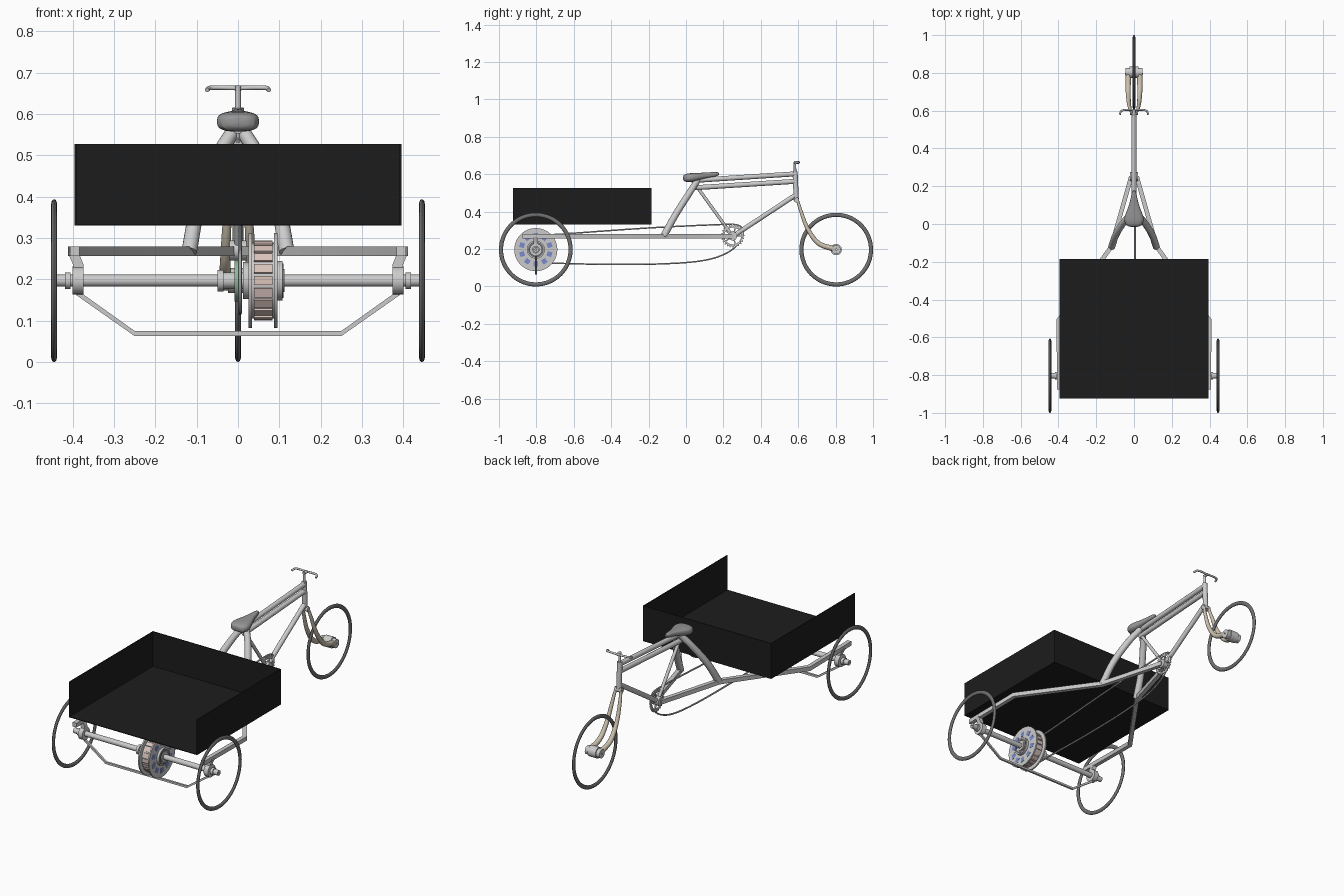
import bpy, bmesh, math
from mathutils import Vector, Matrix

if "Cube" in bpy.data.objects:
    bpy.data.objects.remove(bpy.data.objects["Cube"])


def material(name, col):
    m = bpy.data.materials.new(name)
    m.diffuse_color = (*col, 1)
    m.use_nodes = True
    m.node_tree.nodes["Principled BSDF"].inputs["Base Color"].default_value = m.diffuse_color
    return m


BLACK = material("black", (0.012, 0.012, 0.012))
BLUE = material("blue", (0.2, 0.26, 0.6))
BEIGE = material("beige", (0.6, 0.53, 0.42))
GREEN = material("green", (0.25, 0.5, 0.3))
PINK = material("pale_copper", (0.7, 0.55, 0.5))
DARK = material("dark_grey", (0.16, 0.16, 0.16))


def finish(name, bm, mat=None, smooth=True):
    bmesh.ops.recalc_face_normals(bm, faces=bm.faces)
    me = bpy.data.meshes.new(name)
    bm.to_mesh(me)
    bm.free()
    ob = bpy.data.objects.new(name, me)
    bpy.context.collection.objects.link(ob)
    if mat:
        me.materials.append(mat)
    if smooth:
        bpy.context.view_layer.objects.active = ob
        ob.select_set(True)
        bpy.ops.object.shade_smooth_by_angle(angle=math.radians(40))
        ob.select_set(False)
    return ob


def smoothed(pts, steps=6):
    """Catmull-Rom through the points"""
    p = [Vector(q) for q in pts]
    p = [2 * p[0] - p[1]] + p + [2 * p[-1] - p[-2]]
    out = []
    for i in range(1, len(p) - 2):
        a, b, c, d = p[i - 1:i + 3]
        for k in range(steps):
            t = k / steps
            out.append(0.5 * (2 * b + (c - a) * t + (2 * a - 5 * b + 4 * c - d) * t * t
                              + (3 * b - a - 3 * c + d) * t ** 3))
    return out + [p[-2]]


def tube(name, pts, r0, r1=None, n=14, up=(0, 0, 1), closed=False, mat=None):
    """Sweep an n-sided section along points; n=4 gives square bar"""
    pts = [Vector(p) for p in pts]
    r1 = r0 if r1 is None else r1
    bm, rings, m = bmesh.new(), [], len(pts)
    for i, p in enumerate(pts):
        a = pts[(i - 1) % m] if closed else pts[max(i - 1, 0)]
        b = pts[(i + 1) % m] if closed else pts[min(i + 1, m - 1)]
        t = (b - a).normalized()
        side = t.cross(Vector(up)).normalized()
        top = side.cross(t)
        r = r0 + (r1 - r0) * i / (m - 1)
        ring = []
        for k in range(n):
            w = 2 * math.pi * (k + 0.5) / n
            ring.append(bm.verts.new(p + r * (math.cos(w) * side + math.sin(w) * top)))
        rings.append(ring)
    for i in range(m if closed else m - 1):
        A, B = rings[i], rings[(i + 1) % m]
        for k in range(n):
            bm.faces.new((A[k], A[(k + 1) % n], B[(k + 1) % n], B[k]))
    if not closed:
        bm.faces.new(rings[0])
        bm.faces.new(rings[-1])
    return finish(name, bm, mat)


def lathe_x(name, profile, y, z, mat=None, n=48):
    """Revolve a closed (x, radius) profile about the x direction"""
    bm = bmesh.new()
    rings = [[bm.verts.new((x, y + r * math.cos(2 * math.pi * k / n), z + r * math.sin(2 * math.pi * k / n)))
              for k in range(n)] for x, r in profile]
    for i in range(len(rings)):
        A, B = rings[i - 1], rings[i]
        for k in range(n):
            bm.faces.new((A[k], A[(k + 1) % n], B[(k + 1) % n], B[k]))
    return finish(name, bm, mat)


def disc(name, x0, x1, r, y, z, hole=0.004, mat=None, n=48):
    return lathe_x(name, [(x0, hole), (x0, r), (x1, r), (x1, hole)], y, z, mat, n)


def box(name, lo, hi, mat=None):
    bm = bmesh.new()
    bmesh.ops.create_cube(bm, size=1)
    lo, hi = Vector(lo), Vector(hi)
    for v in bm.verts:
        v.co = Vector([(lo[i] + hi[i]) / 2 + v.co[i] * (hi[i] - lo[i]) for i in range(3)])
    return finish(name, bm, mat, False)


WY, WZ = 0.803, 0.197

# Tyres: oval-section rings
for nm, x, y in (("front_wheel", 0, WY), ("rear_wheel_left", -0.445, -WY), ("rear_wheel_right", 0.445, -WY)):
    prof = [(x + 0.007 * math.cos(a), 0.186 + 0.011 * math.sin(a))
            for a in [2 * math.pi * i / 12 for i in range(12)]]
    lathe_x(nm, prof, y, WZ, DARK, 72)

# Cargo box, open at the top and at the tail
box("cargo_floor", (-0.395, -0.925, 0.33), (0.395, -0.185, 0.334), BLACK)
box("cargo_front_wall", (-0.395, -0.189, 0.33), (0.395, -0.185, 0.527), BLACK)
for s in (-1, 1):
    box("cargo_side_wall", (s * 0.393 - 0.002, -0.925, 0.33), (s * 0.393 + 0.002, -0.185, 0.527), BLACK)

# Rear frame: rails, seat stays, dropouts, bearings
for s in (-1, 1):
    tube("frame_rail", [(s * 0.395, -0.875, 0.268), (s * 0.4, -0.51, 0.268), (s * 0.12, -0.12, 0.268),
                        (s * 0.015, 0.25, 0.268)], 0.0165, n=4)
    tube("seat_stay", smoothed([(s * 0.008, 0.06, 0.565), (s * 0.05, 0.015, 0.495), (s * 0.095, -0.055, 0.385),
                                (s * 0.118, -0.12, 0.268)]), 0.017, 0.019, up=(0, 1, 0.3))
    tube("dropout_arm", [(s * 0.4, -WY, 0.268), (s * 0.386, -WY, 0.235), (s * 0.386, -WY, 0.165)],
         0.017, n=4, up=(0, 1, 0))
    disc("axle_bearing", s * 0.374, s * 0.4, 0.034, -WY, WZ, n=24)
    disc("axle_collar", s * 0.405, s * 0.418, 0.02, -WY, WZ, n=24)

# Axle and the brace below it
disc("rear_axle", -0.445, 0.445, 0.0145, -WY, WZ, n=24)
tube("under_brace", [(-0.39, -WY, 0.168), (-0.25, -WY, 0.069), (0.25, -WY, 0.069), (0.39, -WY, 0.168)],
     0.008, n=4, up=(0, 1, 0))

# Hub motor: drum, flanges, caps, coil pads
disc("motor_drum", 0.03, 0.092, 0.092, -WY, WZ)
for x in (0.03, 0.091):
    disc("motor_flange", x - 0.004, x + 0.004, 0.115, -WY, WZ, n=64)
for x0, x1, r in ((0.095, 0.108, 0.048), (0.108, 0.112, 0.028), (0.012, 0.027, 0.045)):
    disc("motor_cap", x0, x1, r, -WY, WZ)
disc("motor_cap_ring", 0.1, 0.1095, 0.042, -WY, WZ, 0.032, DARK)


def pads(name, count, size, radius, x, mat):
    bm = bmesh.new()
    for i in range(count):
        m = (Matrix.Translation((x, -WY, WZ)) @ Matrix.Rotation(2 * math.pi * i / count, 4, 'X')
             @ Matrix.Translation((0, 0, radius)) @ Matrix.Diagonal((*size, 1)))
        bmesh.ops.create_cube(bm, size=1, matrix=m)
    finish(name, bm, mat, False)


pads("blue_windows_outer", 10, (0.003, 0.026, 0.026), 0.077, 0.0945, BLUE)
pads("blue_windows_inner", 10, (0.003, 0.026, 0.026), 0.077, 0.0265, BLUE)
pads("motor_coils", 20, (0.044, 0.022, 0.012), 0.091, 0.061, PINK)


# Toothed sprockets
def sprocket(name, y, z, r, teeth, x0, x1, hole, mat=None):
    bm = bmesh.new()
    n = teeth * 4
    rows = []
    for x, inner in ((x0, 1), (x0, 0), (x1, 0), (x1, 1)):
        row = []
        for k in range(n):
            q = hole if inner else (r if k % 4 < 2 else r - 0.008)
            a = 2 * math.pi * k / n
            row.append(bm.verts.new((x, y + q * math.cos(a), z + q * math.sin(a))))
        rows.append(row)
    for i in range(4):
        for k in range(n):
            bm.faces.new((rows[i - 1][k], rows[i - 1][(k + 1) % n], rows[i][(k + 1) % n], rows[i][k]))
    finish(name, bm, mat, False)


sprocket("rear_sprocket", -WY, WZ, 0.068, 22, 0.002, 0.01, 0.012, GREEN)
disc("small_sprocket", -0.008, 0.0, 0.05, -WY, WZ, mat=GREEN)
disc("axle_clamp", -0.05, -0.035, 0.026, -WY, WZ, n=24)
disc("axle_sleeve", -0.035, 0.015, 0.02, -WY, WZ, n=24)
sprocket("chainring", 0.25, 0.27, 0.062, 24, 0.002, 0.009, 0.045)
disc("crank_hub", -0.02, 0.02, 0.024, 0.25, 0.27, n=24)
for i in range(5):
    a = 2 * math.pi * i / 5
    tube("chainring_spoke", [(0.006, 0.25, 0.27), (0.006, 0.25 + 0.048 * math.cos(a), 0.27 + 0.048 * math.sin(a))],
         0.005, n=4, up=(1, 0, 0))

# Chain: slack lower run, tight upper run, wrapped over both sprockets
arc = [(0.005, -WY - 0.074 * math.sin(a), WZ + 0.074 * math.cos(a))
       for a in [math.pi * i / 12 for i in range(13)]]
lower = [(0.005, y, z) for y, z in ((-0.7, 0.124), (-0.4, 0.118), (-0.1, 0.122), (0.1, 0.14), (0.22, 0.18),
                                    (0.29, 0.24), (0.305, 0.3), (0.27, 0.33), (0.15, 0.33), (-0.2, 0.313), (-0.6, 0.285))]
tube("chain", arc + smoothed(lower, 4), 0.0045, n=6, up=(1, 0, 0), closed=True)

# Front frame tubes
for nm, a, b, r in (("upper_top_tube", (0, 0.03, 0.566), (0, 0.585, 0.602), 0.0135),
                    ("lower_top_tube", (0, 0.05, 0.528), (0, 0.585, 0.562), 0.0135),
                    ("down_tube", (0, 0.588, 0.49), (0, 0.25, 0.268), 0.013),
                    ("seat_tube", (0, 0.05, 0.545), (0, 0.25, 0.268), 0.009),
                    ("head_tube", (0, 0.59, 0.455), (0, 0.583, 0.615), 0.014),
                    ("stem", (0, 0.583, 0.61), (0, 0.582, 0.665), 0.007),
                    ("seat_post", (0, 0.055, 0.545), (0, 0.045, 0.585), 0.014)):
    tube(nm, [a, b], r, up=(1, 0, 0))
tube("stem_extension", [(0, 0.578, 0.663), (0, 0.605, 0.663)], 0.008)
tube("handlebar", smoothed([(-0.075, 0.58, 0.658), (-0.068, 0.598, 0.663), (-0.045, 0.604, 0.664), (0, 0.604, 0.663),
                            (0.045, 0.604, 0.664), (0.068, 0.598, 0.663), (0.075, 0.58, 0.658)]), 0.0055, n=10)

# Fork and front hub
for s in (-1, 1):
    tube("fork_leg", smoothed([(s * 0.014, 0.592, 0.475), (s * 0.022, 0.612, 0.41), (s * 0.028, 0.65, 0.31),
                               (s * 0.031, 0.71, 0.23), (s * 0.031, 0.8, 0.199)]), 0.007, 0.0155,
         up=(1, 0, 0), mat=BEIGE)
tube("fork_crown", [(-0.022, 0.591, 0.462), (0.022, 0.591, 0.462)], 0.013)
disc("front_hub", -0.024, 0.024, 0.03, WY, WZ, n=32)
disc("front_axle", -0.045, 0.045, 0.024, WY, WZ, n=24)

# Saddle: lofted superellipse sections (y, half width, bottom, top)
bm = bmesh.new()
rings = []
for y, w, lo, hi in ((-0.016, 0.022, 0.57, 0.592), (-0.008, 0.042, 0.56, 0.6), (0.015, 0.054, 0.556, 0.606),
                     (0.045, 0.05, 0.56, 0.607), (0.08, 0.034, 0.572, 0.608), (0.12, 0.02, 0.582, 0.61),
                     (0.16, 0.014, 0.588, 0.613), (0.178, 0.007, 0.595, 0.609)):
    ring = []
    for k in range(20):
        c, q = math.cos(math.pi * k / 10), math.sin(math.pi * k / 10)
        ring.append(bm.verts.new((w * math.copysign(abs(c) ** 0.7, c), y,
                                  (lo + hi) / 2 + (hi - lo) / 2 * math.copysign(abs(q) ** 0.7, q))))
    rings.append(ring)
for A, B in zip(rings, rings[1:]):
    for k in range(20):
        bm.faces.new((A[k], A[(k + 1) % 20], B[(k + 1) % 20], B[k]))
bm.faces.new(rings[0])
bm.faces.new(rings[-1])
saddle = finish("saddle", bm, material("saddle_grey", (0.3, 0.3, 0.3)))
saddle.modifiers.new("round", 'SUBSURF').levels = 1
